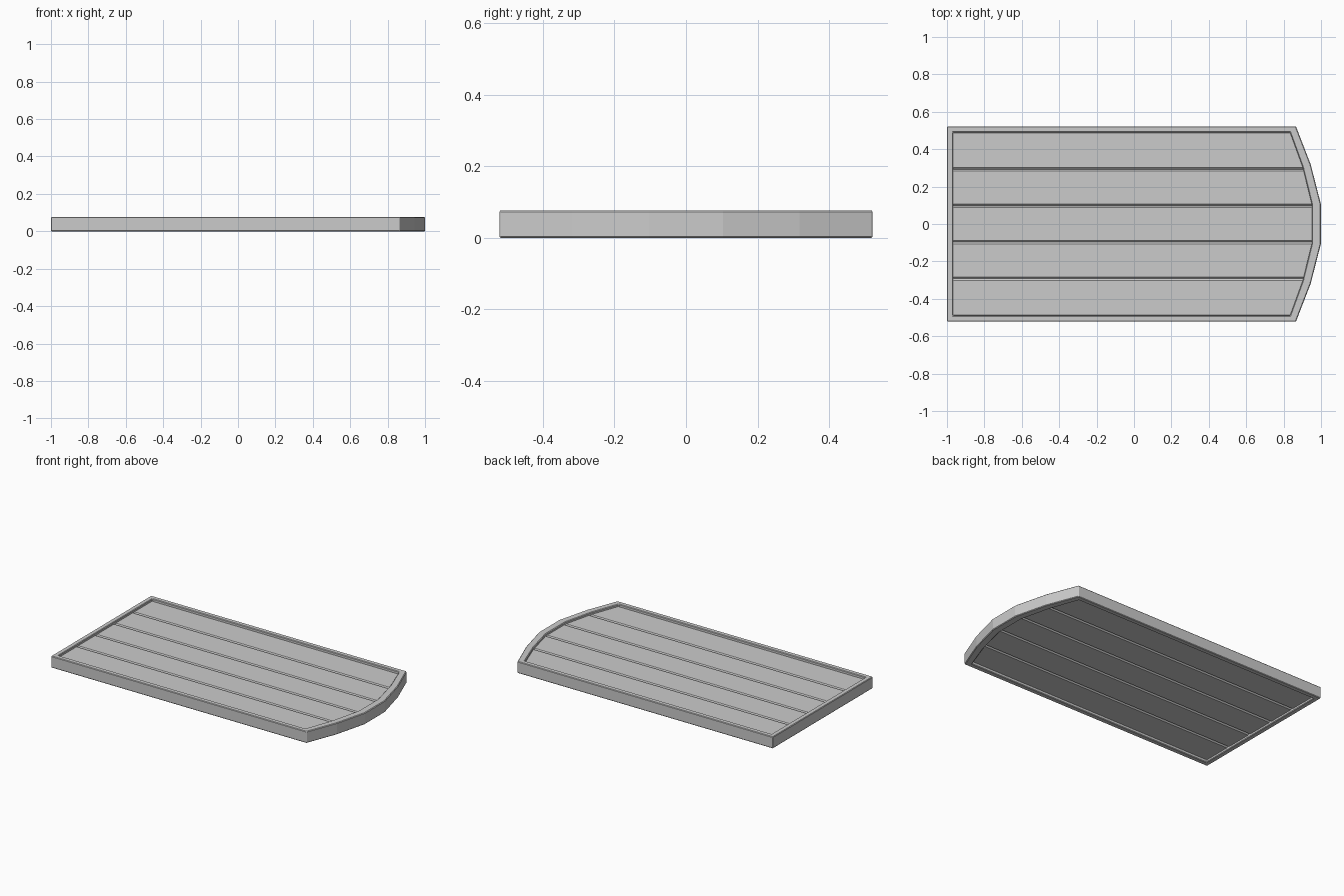
import bpy
import bmesh

if "Cube" in bpy.data.objects:
    bpy.data.objects.remove(bpy.data.objects["Cube"])

HEIGHT = 0.077
# Upper half of the outlines, from the square end to the bowed end
OUTER = [(-1.0, 0.522), (0.866, 0.522), (0.945, 0.318), (1.0, 0.103)]
INNER = [(-0.968, 0.49), (0.834, 0.49), (0.902, 0.303), (0.951, 0.103)]


def make_object(name, verts, faces):
    mesh = bpy.data.meshes.new(name)
    mesh.from_pydata(verts, [], faces)
    bm = bmesh.new()
    bm.from_mesh(mesh)
    bmesh.ops.recalc_face_normals(bm, faces=bm.faces)
    bm.to_mesh(mesh)
    bm.free()
    obj = bpy.data.objects.new(name, mesh)
    bpy.context.collection.objects.link(obj)
    return obj


def mirrored(half):
    return half + [(x, -y) for x, y in reversed(half)]


def bowed_end(y):
    # x of the bowed end at y, tucked slightly inside the frame
    pts = [(py, px) for px, py in reversed(INNER[1:])]
    y = max(abs(y), pts[0][0])
    for (y0, x0), (y1, x1) in zip(pts, pts[1:]):
        if y <= y1:
            break
    return x0 + (x1 - x0) * (y - y0) / (y1 - y0) + 0.012


def outline_ring(name):
    out, inn = mirrored(OUTER), mirrored(INNER)
    n = len(out)
    loops = [(out, 0), (out, HEIGHT), (inn, HEIGHT), (inn, 0)]
    verts = [(x, y, z) for loop, z in loops for x, y in loop]
    faces = []
    for k in range(4):
        a, b = k * n, (k + 1) % 4 * n
        for i in range(n):
            j = (i + 1) % n
            faces.append((a + i, b + i, b + j, a + j))
    obj = make_object(name, verts, faces)
    bevel = obj.modifiers.new("soft_edges", "BEVEL")
    bevel.width = 0.004
    bevel.segments = 1
    bevel.limit_method = "ANGLE"
    bevel.angle_limit = 1.0
    return obj


def plank(name, y0, y1, z0=0.015, z1=0.062, c=0.009):
    # Chamfered board whose far end follows the bow
    section = [(y0 + c, z0), (y1 - c, z0), (y1, z0 + c), (y1, z1 - c),
               (y1 - c, z1), (y0 + c, z1), (y0, z1 - c), (y0, z0 + c)]
    n = len(section)
    verts = [(-0.98, y, z) for y, z in section]
    verts += [(bowed_end(y), y, z) for y, z in section]
    faces = [(i, i + n, (i + 1) % n + n, (i + 1) % n) for i in range(n)]
    faces += [tuple(range(n)), tuple(reversed(range(n, 2 * n)))]
    return make_object(name, verts, faces)


# Surrounding frame
outline_ring("frame")

# Five lengthwise planks with V grooves between them
PITCH = 0.195
for i in range(5):
    start = (i - 2.5) * PITCH
    lo = -0.495 if i == 0 else start
    hi = 0.495 if i == 4 else start + PITCH
    plank(f"plank_{i + 1}", lo, hi)
